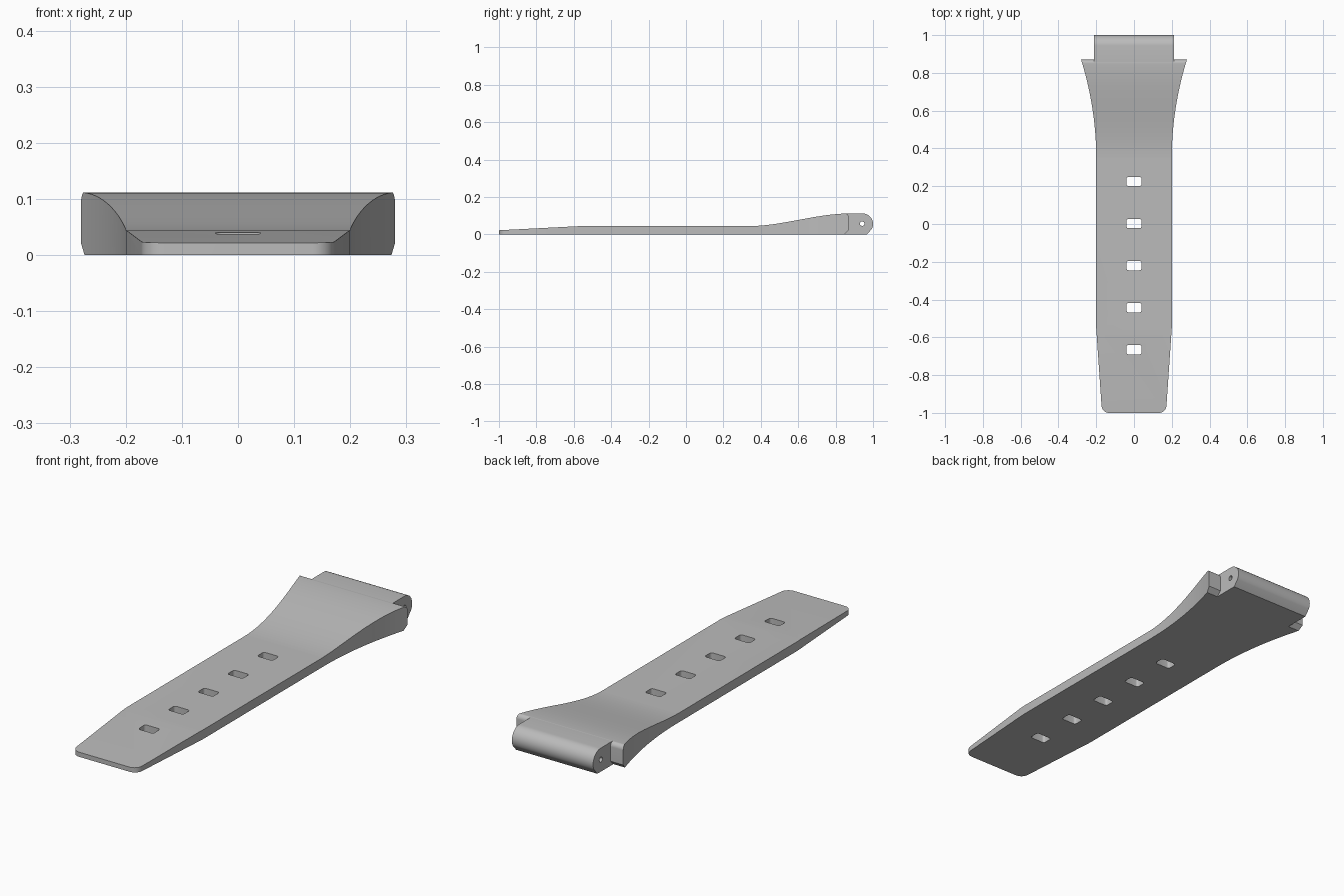
import bpy
import bmesh
from math import sin, cos, radians

cube = bpy.data.objects.get("Cube")
if cube:
    bpy.data.objects.remove(cube, do_unlink=True)

rubber = bpy.data.materials.new("grey rubber")
rubber.use_nodes = True
GREY = (0.5, 0.5, 0.5, 1)
rubber.diffuse_color = GREY
rubber.node_tree.nodes["Principled BSDF"].inputs["Base Color"].default_value = GREY


def arc(cx, cy, r, start, end, steps=8):
    """Points along a circular arc, angles in degrees."""
    angles = [radians(start + (end - start) * i / steps) for i in range(steps + 1)]
    return [(cx + r * cos(a), cy + r * sin(a)) for a in angles]


def prism(name, outline, low, high, axis):
    """Extrude an outline: (y, z) points along X, or (x, y) points along Z."""
    bm = bmesh.new()
    verts = [bm.verts.new((low, a, b) if axis == "X" else (a, b, low)) for a, b in outline]
    face = bm.faces.new(verts)
    extruded = bmesh.ops.extrude_face_region(bm, geom=[face])["geom"]
    shift = (high - low, 0, 0) if axis == "X" else (0, 0, high - low)
    bmesh.ops.translate(bm, vec=shift, verts=[v for v in extruded if isinstance(v, bmesh.types.BMVert)])
    bmesh.ops.recalc_face_normals(bm, faces=bm.faces)
    mesh = bpy.data.meshes.new(name)
    bm.to_mesh(mesh)
    bm.free()
    mesh.materials.append(rubber)
    obj = bpy.data.objects.new(name, mesh)
    bpy.context.collection.objects.link(obj)
    return obj


def combine(target, cutter, operation):
    """Apply a boolean and remove the cutter."""
    mod = target.modifiers.new("cut", "BOOLEAN")
    mod.operation = operation
    mod.solver = "EXACT"
    mod.object = cutter
    bpy.context.view_layer.objects.active = target
    bpy.ops.object.modifier_apply(modifier=mod.name)
    bpy.data.objects.remove(cutter, do_unlink=True)


# Side profile: thin tapered tip, flat run, swelling top and rounded hinge barrel
FLAT, TALL = 0.044, 0.112
swell = []
for i in range(25):
    t = i / 24
    swell.append((0.33 + 0.55 * t, FLAT + (TALL - FLAT) * t * t * (3 - 2 * t)))
profile = [(-1, 0), (-1, 0.022), (-0.57, FLAT)] + swell
profile += arc(0.944, 0.056, 0.056, 90, -30, 16) + [(0.968, 0)]
strap = prism("watch_strap", profile, -0.5, 0.5, "X")

# Plan outline: rounded tip, tapered end, straight run and flared shoulders
half = arc(0.132, -0.96, 0.04, -90, 0) + [(0.2, -0.55)]
for i in range(25):
    y = 0.35 + 0.52 * i / 24
    half.append((0.2 + 0.08 * (i / 24) ** 2, y))
half.append((0.33, 1.1))
plan = half + [(-x, y) for x, y in reversed(half)]
combine(strap, prism("plan_cutter", plan, -0.2, 0.4, "Z"), "INTERSECT")

# Shoulder ends: notch both sides of the barrel, leaving softened ear ends
notch = [(0.848, -0.1), (0.848, 0), (0.87, 0.022)]
notch += arc(0.848, 0.091, 0.022, 0, 90) + [(0.848, 0.3), (1.2, 0.3), (1.2, -0.1)]
for low, high in ((0.213, 0.45), (-0.45, -0.213)):
    combine(strap, prism("notch_cutter", notch, low, high, "X"), "DIFFERENCE")

# Pin hole through the barrel
pin = arc(0.942, 0.057, 0.012, 0, 360, 16)[:-1]
combine(strap, prism("pin_cutter", pin, -0.6, 0.6, "X"), "DIFFERENCE")

# Five rounded buckle holes
for i in range(5):
    y = 0.225 - 0.2225 * i
    hole = []
    for sx, sy, start in ((1, 1, 0), (-1, 1, 90), (-1, -1, 180), (1, -1, 270)):
        hole += arc(0.029 * sx, y + 0.014 * sy, 0.011, start, start + 90, 4)
    combine(strap, prism("hole_cutter", hole, -0.2, 0.4, "Z"), "DIFFERENCE")

bpy.ops.object.select_all(action="DESELECT")
strap.select_set(True)
bpy.context.view_layer.objects.active = strap
bpy.ops.object.shade_smooth_by_angle(angle=radians(25))
